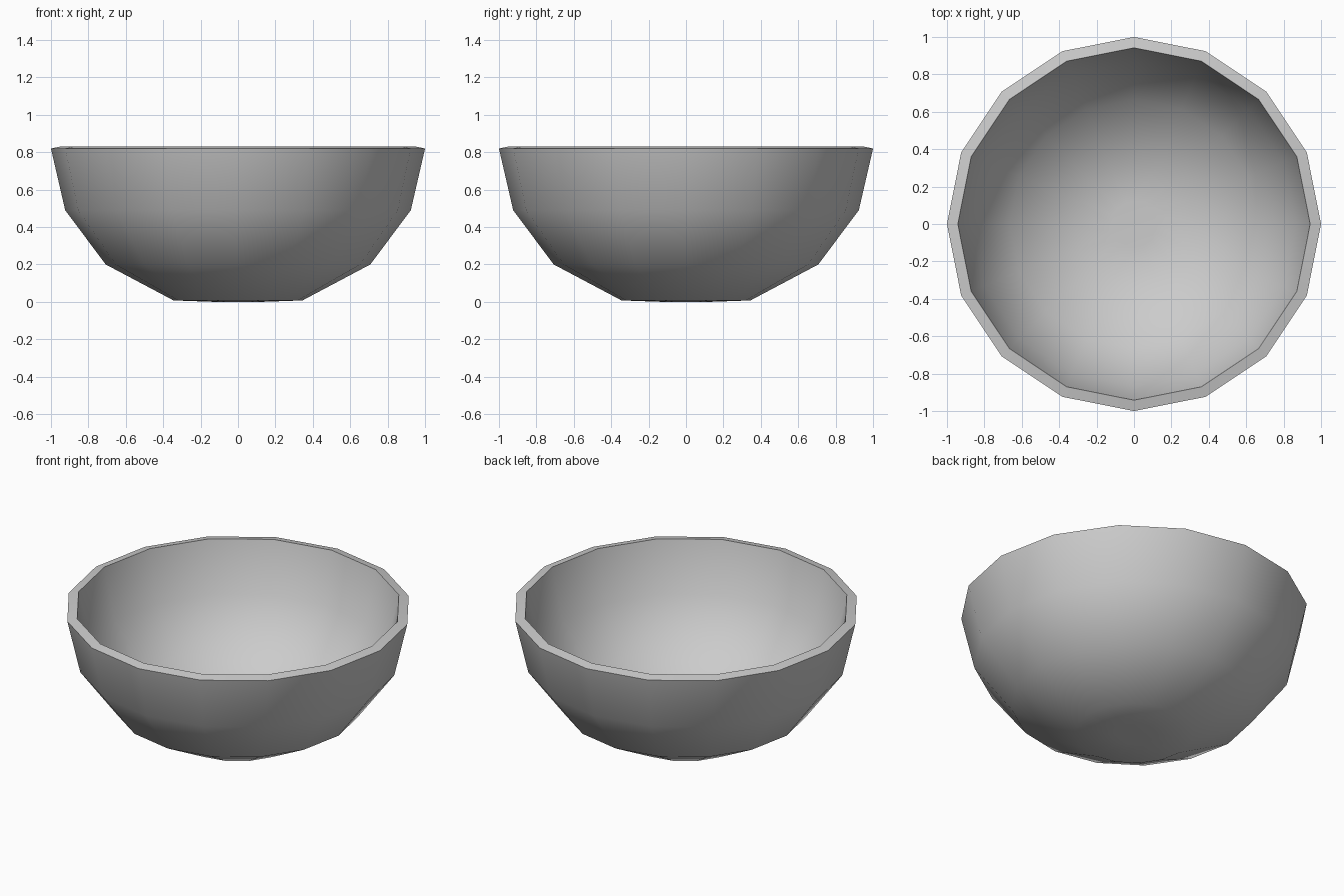
import bpy, bmesh, math

if "Cube" in bpy.data.objects:
    bpy.data.objects.remove(bpy.data.objects["Cube"])

SIDES = 16
# Outer wall upward from the base, then inner wall back down: (radius, height)
profile = [(0.12, 0.0), (0.345, 0.008), (0.707, 0.20), (0.924, 0.49), (1.0, 0.82),
           (0.942, 0.832), (0.868, 0.513), (0.665, 0.247), (0.325, 0.066), (0.12, 0.058)]

bm = bmesh.new()
rings = []
for r, z in profile:
    rings.append([bm.verts.new((r * math.cos(2 * math.pi * i / SIDES),
                                r * math.sin(2 * math.pi * i / SIDES), z))
                  for i in range(SIDES)])

# Walls and rim
for a, b in zip(rings, rings[1:]):
    for i in range(SIDES):
        j = (i + 1) % SIDES
        bm.faces.new((a[i], a[j], b[j], b[i]))

# Flat underside and inner floor
bm.faces.new(rings[0][::-1])
bm.faces.new(rings[-1])
bmesh.ops.recalc_face_normals(bm, faces=bm.faces)

mesh = bpy.data.meshes.new("bowl")
bm.to_mesh(mesh)
bm.free()
bowl = bpy.data.objects.new("bowl", mesh)
bpy.context.collection.objects.link(bowl)

# Smooth walls with a crisp rim
bpy.context.view_layer.objects.active = bowl
bowl.select_set(True)
bpy.ops.object.shade_smooth_by_angle(angle=math.radians(50))
